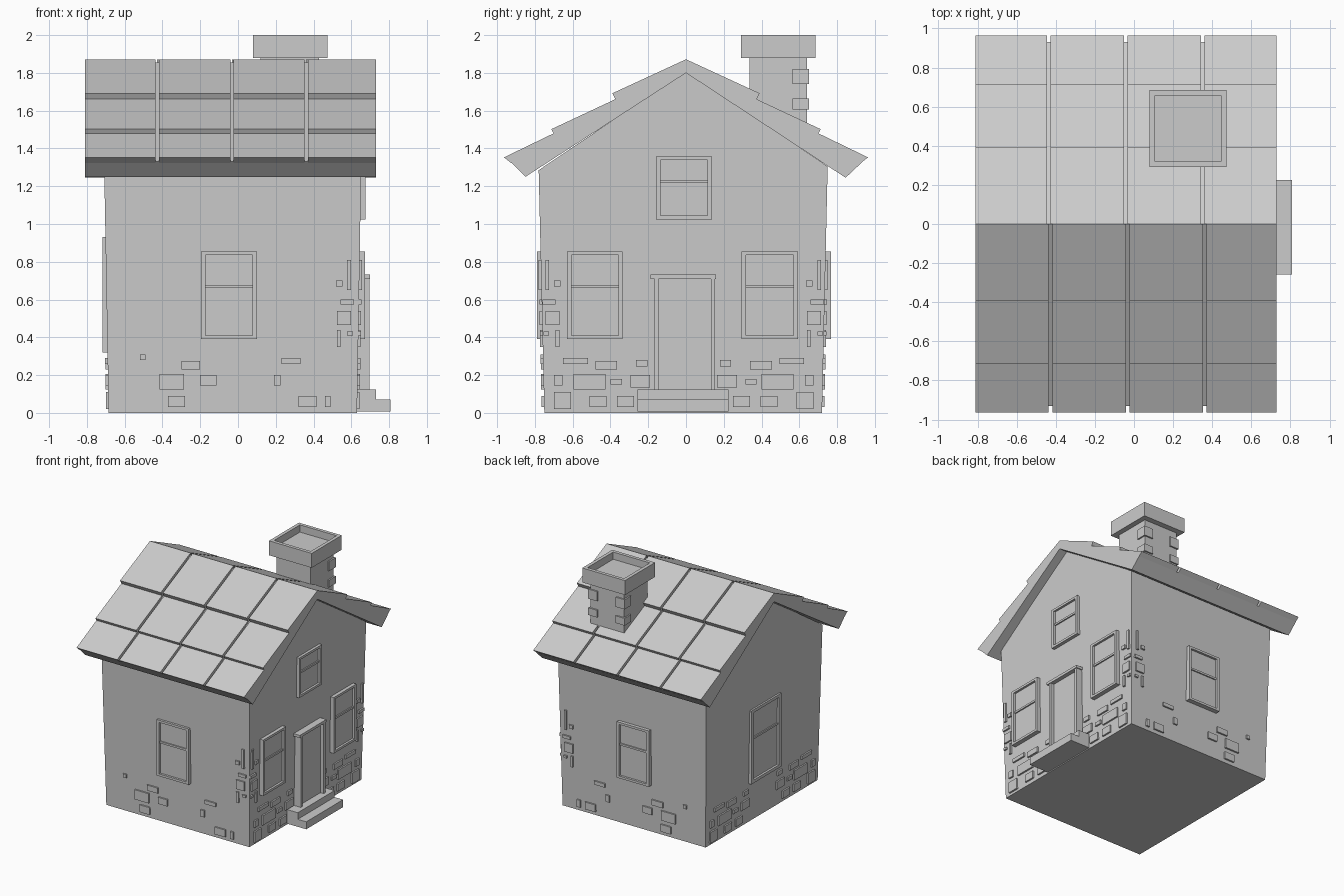
import bpy, bmesh
from mathutils import Vector

if "Cube" in bpy.data.objects:
    bpy.data.objects.remove(bpy.data.objects["Cube"])

# ---------- helpers ----------
def finish(name, bm):
    bmesh.ops.recalc_face_normals(bm, faces=bm.faces[:])
    me = bpy.data.meshes.new(name)
    bm.to_mesh(me)
    bm.free()
    ob = bpy.data.objects.new(name, me)
    bpy.context.collection.objects.link(ob)
    return ob

def add_box(bm, lo, hi):
    lo, hi = Vector(lo), Vector(hi)
    vs = bmesh.ops.create_cube(bm, size=1)["verts"]
    for v in vs:
        v.co = Vector([l + (c + 0.5) * (h - l) for l, h, c in zip(lo, hi, v.co)])

def add_prism(bm, profile, x0, x1):
    # profile of (y, z) points swept along x
    a = [bm.verts.new((x0, y, z)) for y, z in profile]
    b = [bm.verts.new((x1, y, z)) for y, z in profile]
    bm.faces.new(a)
    bm.faces.new(b[::-1])
    for i in range(len(a)):
        j = (i + 1) % len(a)
        bm.faces.new((a[i], b[i], b[j], a[j]))

# wall plane: axis, direction, offset at ground, flare per unit height
WALLS = {"front": (1, -1, 0.75, 0.023), "back": (1, 1, 0.72, 0.023),
         "right": (0, 1, 0.63, 0.017), "left": (0, -1, 0.685, 0.018)}

def wall_box(bm, wall, u0, u1, z0, z1, out, depth=0.05, zref=None):
    axis, s, base, flare = WALLS[wall]
    w = base + flare * ((z0 + z1) / 2 if zref is None else zref)
    a, b = sorted((s * (w - depth), s * (w + out)))
    if axis == 0:
        add_box(bm, (a, u0, z0), (b, u1, z1))
    else:
        add_box(bm, (u0, a, z0), (u1, b, z1))

# ---------- house body, flaring slightly upward ----------
bm = bmesh.new()
add_prism(bm, [(-0.75, 0), (0.72, 0), (0.75, 1.305), (0, 1.81), (-0.78, 1.285)], -1, 1)
for v in bm.verts:
    _, s, base, flare = WALLS["right" if v.co.x > 0 else "left"]
    v.co.x = s * (base + flare * v.co.z)
finish("house_body", bm)

# ---------- roof slab and overlapping shingles ----------
bm = bmesh.new()
add_prism(bm, [(0, 1.80), (0.845, 1.245), (0.93, 1.325), (0, 1.855),
               (-0.93, 1.33), (-0.85, 1.25)], -0.81, 0.73)
finish("roof_slab", bm)

TIERS = [[(0, 1.872), (0.39, 1.692), (0.365, 1.645), (0, 1.852)],
         [(0.35, 1.672), (0.713, 1.502), (0.69, 1.46), (0.35, 1.652)],
         [(0.69, 1.485), (0.963, 1.353), (0.925, 1.322), (0.69, 1.458)]]
for name, s, shift in (("front_shingles", -1, 0), ("back_shingles", 1, -0.01)):
    bm = bmesh.new()
    edges = [-0.81] + [x + shift for x in (-0.427, -0.032, 0.362)] + [0.73]
    for i in range(4):
        x0 = edges[i] + (0.009 if i else 0)
        x1 = edges[i + 1] - (0.009 if i < 3 else 0)
        for tier in TIERS:
            add_prism(bm, [(s * y, z) for y, z in tier], x0, x1)
    finish(name, bm)

# ---------- chimney ----------
bm = bmesh.new()
add_box(bm, (0.12, 0.335, 1.45), (0.43, 0.64, 1.90))
finish("chimney_shaft", bm)

bm = bmesh.new()
add_box(bm, (0.08, 0.292, 1.88), (0.473, 0.686, 2.0))
bm.normal_update()
top = max(bm.faces, key=lambda f: f.calc_center_median().z)
bmesh.ops.inset_region(bm, faces=[top], thickness=0.04)
hole = bmesh.ops.extrude_face_region(bm, geom=[top])
bmesh.ops.delete(bm, geom=[top], context="FACES_ONLY")
for g in hole["geom"]:
    if isinstance(g, bmesh.types.BMVert):
        g.co.z -= 0.06
finish("chimney_cap", bm)

bm = bmesh.new()
for z0, z1 in ((1.74, 1.82), (1.605, 1.665)):
    add_box(bm, (0.36, 0.565, z0), (0.442, 0.652, z1))
    add_box(bm, (0.108, 0.565, z0), (0.19, 0.652, z1))
finish("chimney_corner_bricks", bm)

# ---------- windows ----------
def window(name, wall, u0, u1, z0, z1, out=0.033):
    bm = bmesh.new()
    t = 0.08 * (u1 - u0)
    zm, zc = z0 + 0.6 * (z1 - z0), (z0 + z1) / 2
    parts = [(u0, u0 + t, z0, z1, out), (u1 - t, u1, z0, z1, out),
             (u0 + t, u1 - t, z1 - t * 0.8, z1, out), (u0 + t, u1 - t, z0, z0 + t * 0.8, out),
             (u0 + t, u1 - t, zm - 0.008, zm + 0.008, out - 0.008),
             (u0 + t, u1 - t, z0 + t * 0.8, z1 - t * 0.8, out - 0.018)]
    for p in parts:
        wall_box(bm, wall, *p, zref=zc)
    finish(name, bm)

window("window_front", "front", -0.195, 0.10, 0.39, 0.855, 0.025)
window("window_back", "back", -0.195, 0.10, 0.39, 0.855)
window("window_right_a", "right", -0.63, -0.335, 0.39, 0.855)
window("window_right_b", "right", 0.295, 0.592, 0.39, 0.855)
window("window_upper", "right", -0.16, 0.137, 1.025, 1.357, 0.025)
window("window_left", "left", -0.23, 0.165, 0.32, 0.93, 0.02)

# ---------- door and steps ----------
bm = bmesh.new()
add_box(bm, (0.6, -0.145, 0.1), (0.665, 0.132, 0.712))
finish("door", bm)
bm = bmesh.new()
add_box(bm, (0.6, -0.168, 0.1), (0.695, -0.145, 0.712))
add_box(bm, (0.6, 0.132, 0.1), (0.695, 0.153, 0.712))
add_box(bm, (0.6, -0.188, 0.71), (0.70, 0.16, 0.732))
finish("door_frame", bm)
bm = bmesh.new()
add_prism(bm, [(-0.258, 0.008), (0.225, 0.008), (0.225, 0.07), (-0.258, 0.07)], 0.6, 0.808)
add_prism(bm, [(-0.258, 0.07), (0.225, 0.07), (0.225, 0.125), (-0.258, 0.125)], 0.6, 0.73)
finish("door_steps", bm)

# ---------- scattered wall bricks (u0, u1, z0, z1) ----------
SIDE = [(-.65, -.52, .26, .29), (-.48, -.365, .23, .275), (-.265, -.205, .245, .28),
        (-.70, -.655, .145, .20), (-.595, -.425, .125, .205), (-.40, -.34, .15, .18),
        (-.295, -.19, .135, .20), (-.70, -.61, .02, .11), (-.51, -.42, .03, .09),
        (-.365, -.275, .03, .09)]
FRONT = [(-.52, -.49, .28, .31), (-.30, -.20, .23, .275), (-.415, -.285, .125, .205),
         (-.20, -.115, .145, .20), (-.37, -.28, .03, .09), (.19, .225, .145, .20),
         (.23, .33, .26, .29), (.32, .415, .03, .09), (.46, .49, .03, .09)]
# corner cluster, measured from the corner edge
CORNER = [(.045, .065, .65, .81), (.09, .125, .67, .70), (.03, .10, .575, .60),
          (.045, .12, .465, .54), (.10, .12, .35, .44), (.035, .065, .41, .43)]

def mirrored(bricks, centre):
    return [(2 * centre - b, 2 * centre - a, z0, z1) for a, b, z0, z1 in bricks]

at_x = [(.643 - b, .643 - a, z0, z1) for a, b, z0, z1 in CORNER]
at_y = [(-.765 + (a - .025), -.765 + (b - .025), z0, z1) for a, b, z0, z1 in CORNER]
lower = SIDE + mirrored(SIDE, -.013)
layout = {"front": FRONT + at_x, "back": FRONT + at_x,
          "right": lower + at_y + mirrored(at_y, -.015), "left": lower}
for wall, bricks in layout.items():
    bm = bmesh.new()
    for brick in bricks:
        wall_box(bm, wall, *brick, out=0.013)
    finish("bricks_" + wall, bm)
